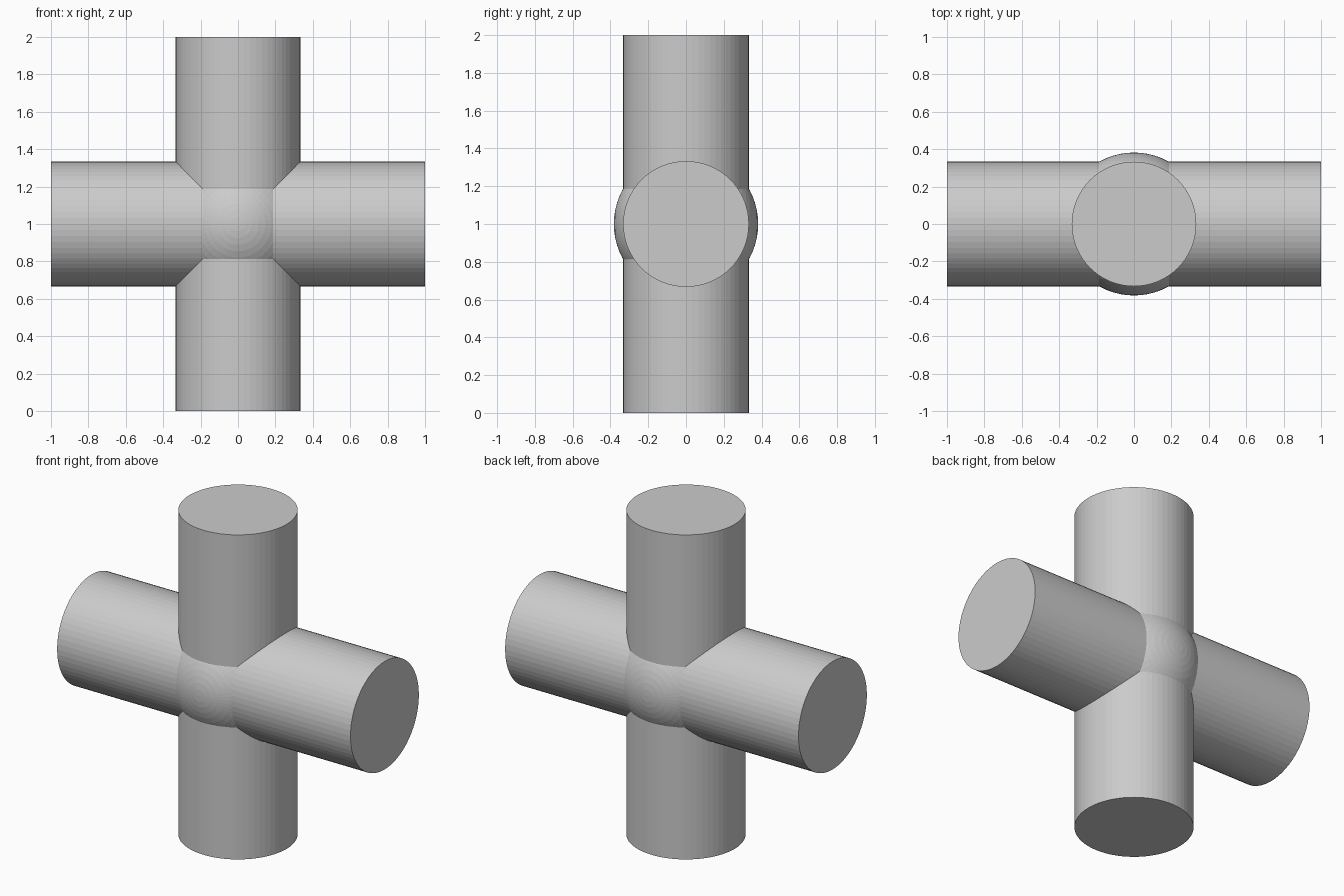
import bpy
from math import pi

if "Cube" in bpy.data.objects:
    bpy.data.objects.remove(bpy.data.objects["Cube"])

R_PIPE, R_BALL, MID = 0.333, 0.382, 1.0


def pipe(name, rotation):
    bpy.ops.mesh.primitive_cylinder_add(vertices=64, radius=R_PIPE, depth=2,
                                        location=(0, 0, MID), rotation=rotation)
    bpy.context.object.name = name
    return bpy.context.object


def merge(target, part):
    mod = target.modifiers.new("union", 'BOOLEAN')
    mod.operation, mod.solver, mod.object = 'UNION', 'EXACT', part
    bpy.context.view_layer.objects.active = target
    bpy.ops.object.modifier_apply(modifier=mod.name)
    bpy.data.objects.remove(part, do_unlink=True)


# Crossing pipes
cross = pipe("pipe_cross", (0, 0, 0))
side_pipe = pipe("side_pipe", (0, pi / 2, 0))

# Ball at the joint, poles facing front and back
bpy.ops.mesh.primitive_uv_sphere_add(segments=48, ring_count=32, radius=R_BALL,
                                     location=(0, 0, MID), rotation=(pi / 2, 0, 0))
ball = bpy.context.object
ball.name = "joint_ball"

# Fuse into one clean shell
merge(cross, ball)
merge(cross, side_pipe)
